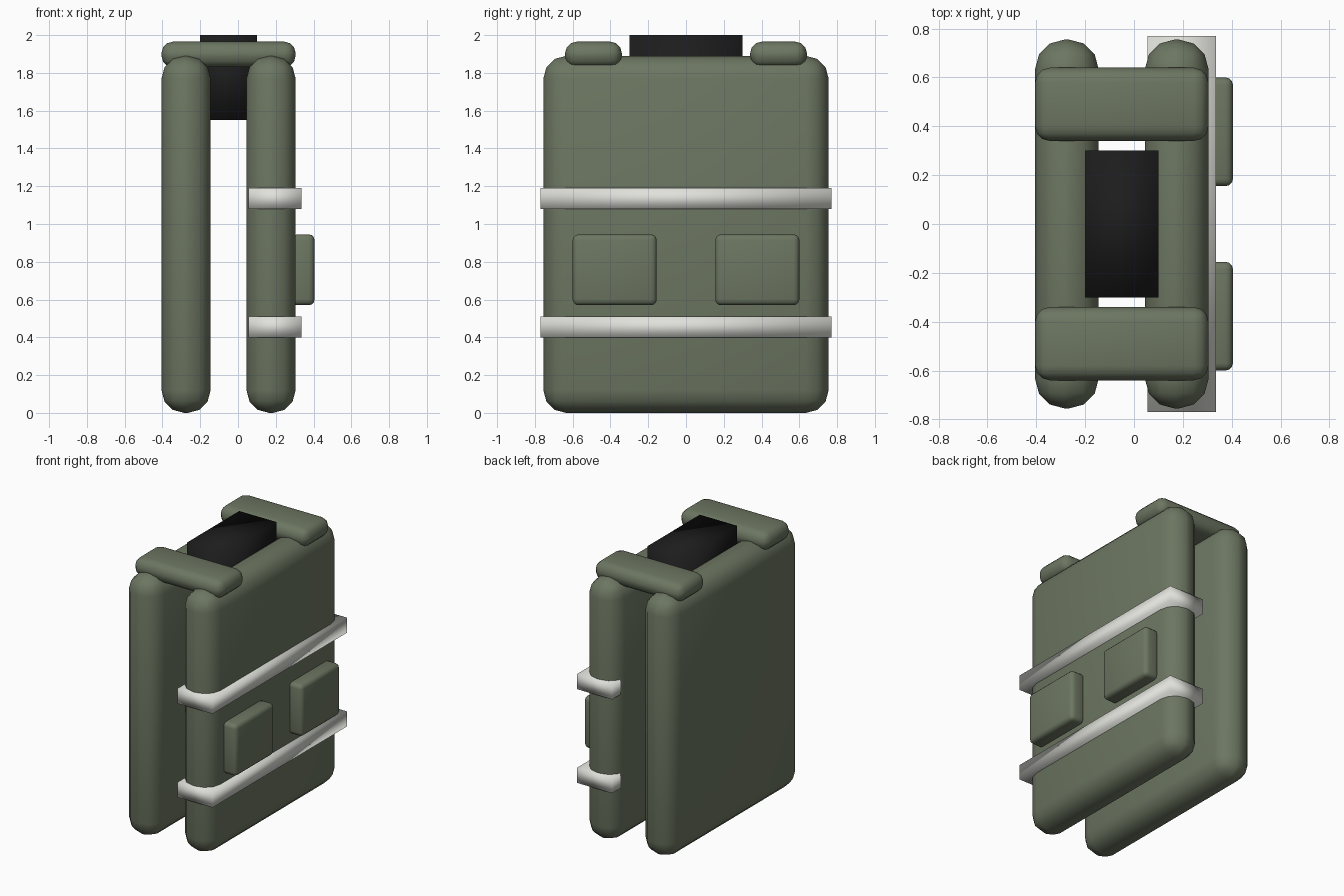
import bpy

if "Cube" in bpy.data.objects:
    bpy.data.objects.remove(bpy.data.objects["Cube"])


def material(name, rgb):
    m = bpy.data.materials.new(name)
    m.diffuse_color = (*rgb, 1)
    m.use_nodes = True
    m.node_tree.nodes["Principled BSDF"].inputs["Base Color"].default_value = m.diffuse_color
    return m


green = material("olive", (0.15, 0.18, 0.12))
black = material("black", (0.012, 0.012, 0.012))
pale = material("pale_grey", (0.75, 0.75, 0.71))


def box(name, x, y, z, mat, bevel=0, segments=3):
    """Smooth-shaded box from (min, max) ranges, with optional rounded edges."""
    bpy.ops.mesh.primitive_cube_add(size=1, location=[sum(r) / 2 for r in (x, y, z)])
    ob = bpy.context.object
    ob.name = name
    ob.scale = [r[1] - r[0] for r in (x, y, z)]
    bpy.ops.object.transform_apply(location=False, rotation=False, scale=True)
    ob.data.materials.append(mat)
    if bevel:
        mod = ob.modifiers.new("rounded", 'BEVEL')
        mod.width = bevel
        mod.segments = segments
    bpy.ops.object.shade_smooth()
    return ob


# Two thick rounded panels
box("back_panel", (-0.405, -0.145), (-0.755, 0.755), (0, 1.89), green, 0.12)
box("front_panel", (0.045, 0.305), (-0.755, 0.755), (0, 1.89), green, 0.12)

# Dark block between the panels at the neck
box("neck_block", (-0.2, 0.1), (-0.3, 0.3), (1.55, 2.0), black)

# Pale bands around the front panel
for label, z in (("lower", 0.40), ("upper", 1.08)):
    box(label + "_band", (0.055, 0.335), (-0.77, 0.77), (z, z + 0.11), pale)

# Shoulder straps and pouches on both sides
for label, s in (("left", -1), ("right", 1)):
    box(label + "_shoulder_strap", (-0.405, 0.305), sorted((s * 0.34, s * 0.64)),
        (1.83, 1.965), green, 0.06)
    box(label + "_pouch", (0.285, 0.405), sorted((s * 0.155, s * 0.60)),
        (0.57, 0.945), green, 0.03)
